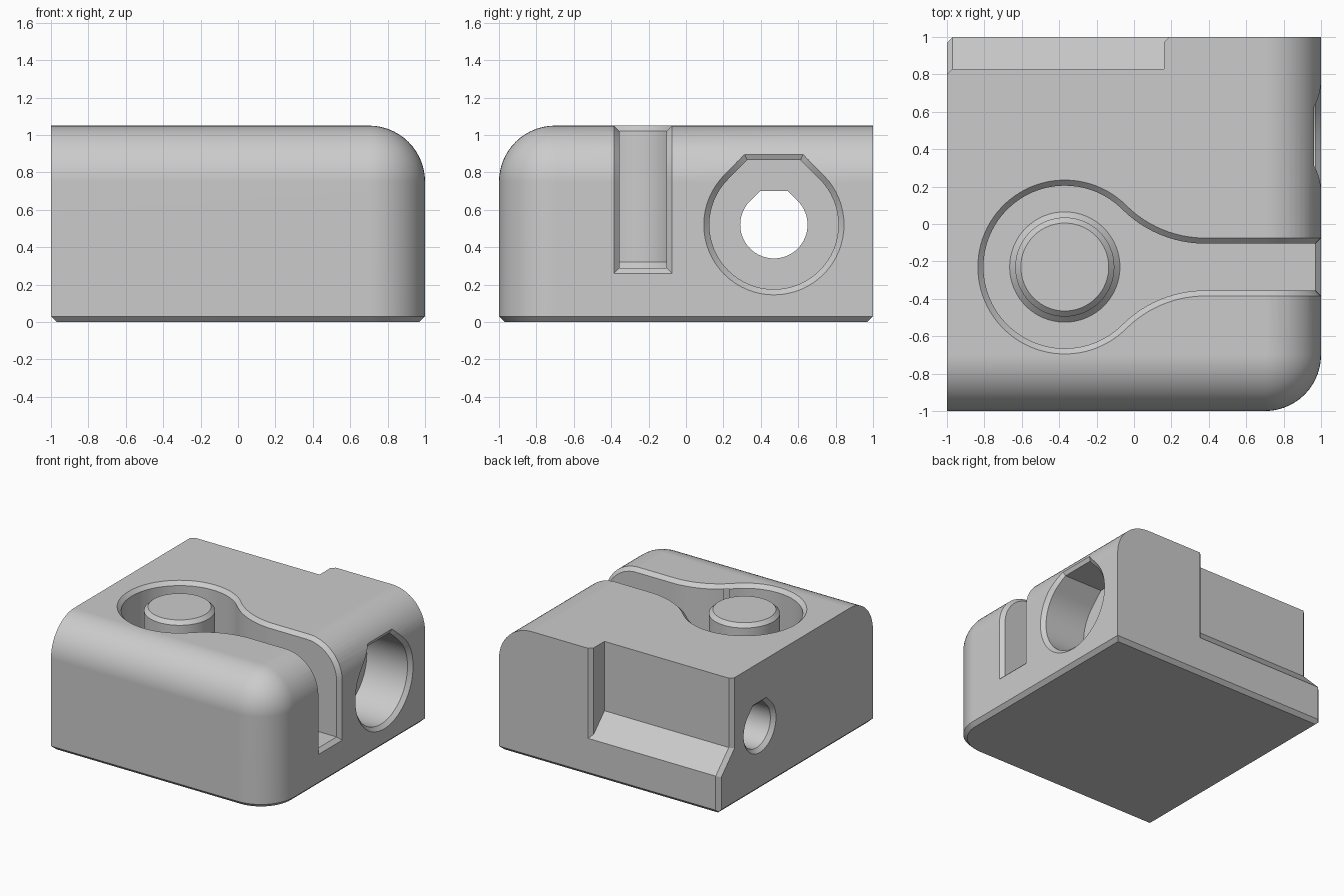
import bpy, bmesh, math
from math import sin, cos, radians, sqrt

if "Cube" in bpy.data.objects:
    bpy.data.objects.remove(bpy.data.objects["Cube"])

H, RND, CH = 1.05, 0.3, 0.03          # block height, rounding, chamfer

grey = bpy.data.materials.new("plain grey")
grey.diffuse_color = (0.6, 0.6, 0.6, 1)
grey.use_nodes = True
grey.node_tree.nodes["Principled BSDF"].inputs["Base Color"].default_value = grey.diffuse_color


def finish(bm, name):
    bmesh.ops.recalc_face_normals(bm, faces=bm.faces)
    me = bpy.data.meshes.new(name)
    bm.to_mesh(me)
    bm.free()
    ob = bpy.data.objects.new(name, me)
    bpy.context.collection.objects.link(ob)
    me.materials.append(grey)
    return ob


def loft(name, rings):
    """Closed solid through a list of rings with equal point counts."""
    bm = bmesh.new()
    vs = [[bm.verts.new(p) for p in r] for r in rings]
    n = len(rings[0])
    for a, b in zip(vs, vs[1:]):
        for i in range(n):
            j = (i + 1) % n
            bm.faces.new((a[i], a[j], b[j], b[i]))
    bm.faces.new(vs[0])
    bm.faces.new(vs[-1])
    return finish(bm, name)


def activate(ob):
    bpy.ops.object.select_all(action='DESELECT')
    ob.select_set(True)
    bpy.context.view_layer.objects.active = ob


def cut(target, cutter):
    cutter.hide_render = True
    m = target.modifiers.new("cut", 'BOOLEAN')
    m.operation, m.solver, m.object = 'DIFFERENCE', 'EXACT', cutter
    activate(target)
    bpy.ops.object.modifier_apply(modifier=m.name)
    bpy.data.objects.remove(cutter, do_unlink=True)


def smooth(ob):
    activate(ob)
    bpy.ops.object.shade_smooth_by_angle(angle=radians(30))
    m = ob.modifiers.new("weighted", 'WEIGHTED_NORMAL')
    m.keep_sharp = True
    bpy.ops.object.modifier_apply(modifier=m.name)


# Block: three rounded edges meeting at the front right corner, chamfered base
bm = bmesh.new()
bmesh.ops.create_cube(bm, size=2)
for v in bm.verts:
    v.co.z = H if v.co.z > 0 else 0
corner = next(v for v in bm.verts if v.co.x > 0 and v.co.y < 0 and v.co.z > 0)
bmesh.ops.bevel(bm, geom=list(corner.link_edges), offset=RND, segments=14,
                profile=0.5, affect='EDGES', clamp_overlap=False)
base = [e for e in bm.edges if all(abs(v.co.z) < 1e-4 for v in e.verts)]
bmesh.ops.bevel(bm, geom=base, offset=CH, segments=1, profile=0.5,
                affect='EDGES', clamp_overlap=False)
block = finish(bm, "block")

# Keyhole pocket: circle, concave neck and straight slot out to the right
CX, CY, R, HALF, FX, FR, FLOOR = -0.37, -0.23, 0.435, 0.125, 0.38, 0.627, 0.29


def keyhole(d):
    """(x, half width) along the pocket, grown outward by d."""
    pts = []
    for i in range(34):
        a = radians(177 - 132 * i / 33)
        pts.append((CX + (R + d) * cos(a), (R + d) * sin(a)))
    for i in range(1, 13):
        a = radians(225 + 45 * i / 12)
        pts.append((FX + (FR - d) * cos(a), HALF + FR + (FR - d) * sin(a)))
    return pts


def rim(d, lift):
    """(x, half width, z) along the surface, over the rounding and down."""
    pts = [(x, h, H + lift) for x, h in keyhole(d)]
    for i in range(15):
        a = radians(90 - 90 * i / 14)
        r = RND + lift
        pts.append((1 - RND + r * cos(a), HALF + d, H - RND + r * sin(a)))
    return pts + [(1 + lift, HALF + d, FLOOR - d)]


def quad(lo, hi):
    return [(lo[0], CY + lo[1], lo[2]), (lo[0], CY - lo[1], lo[2]),
            (hi[0], CY - hi[1], hi[2]), (hi[0], CY + hi[1], hi[2])]


cut(block, loft("pocket_cutter", [quad((x, h, FLOOR), (x, h, 1.2))
                                  for x, h in keyhole(0) + [(1.1, HALF)]]))
cut(block, loft("rim_cutter", [quad(a, b) for a, b in
                               zip(rim(-0.01, -0.04), rim(0.05, 0.02))]))

# Teardrop bores along x
BY, BZ = 0.47, 0.52


def teardrop(r, x):
    """Ring of a flat-topped teardrop; x is a function of height."""
    pts = [(r * cos(radians(45 - 270 * i / 48)), r * sin(radians(45 - 270 * i / 48)))
           for i in range(49)]
    s, w = r * sqrt(0.5), r * (sqrt(2) - 1)
    ramp = [(s + (w - s) * k / 4, s + (r - s) * k / 4) for k in range(1, 5)]
    pts += [(-y, z) for y, z in ramp] + ramp[::-1]
    return [(x(BZ + z), BY + y, BZ + z) for y, z in pts]


def flat(x):
    return lambda z: x


def side(off):
    k = H - RND
    return lambda z: off + (1 if z < k else 1 - RND + sqrt(RND ** 2 - (z - k) ** 2))


cut(block, loft("large_bore_cutter", [
    teardrop(0.345, flat(0.6)), teardrop(0.345, side(-CH)),
    teardrop(0.395, side(0.02)), teardrop(0.395, flat(1.1))]))
cut(block, loft("small_bore_cutter", [
    teardrop(0.23, flat(-1.02)), teardrop(0.18, flat(-0.97)), teardrop(0.18, flat(0.8))]))

# Back notch with a 45 degree floor (y + z = SUM), then its left chamfer
SUM, NY = 1.31, 0.83
plan = [(-1.1, NY), (0.16, NY), (0.16, 0.97), (0.24, 1.05), (-1.1, 1.05)]
cut(block, loft("notch_cutter", [[(x, y, SUM - y) for x, y in plan],
                                 [(x, y, 1.2) for x, y in plan]]))


def notch_edge(x, d):
    k = 0.4142 * d
    prof = [(NY - d, 1.2), (NY - d, SUM - NY - k), (1 - d, SUM - 1 - k),
            (1 - d, -0.1), (1.2, -0.1), (1.2, 1.2)]
    return [(x, y, z) for y, z in prof]


cut(block, loft("notch_chamfer_cutter", [notch_edge(-0.96, -0.01),
                                         notch_edge(-1.02, 0.05)]))
smooth(block)

# Round post standing in the pocket, flared foot and chamfered top
post = loft("post", [[(CX + r * cos(math.tau * i / 64), CY + r * sin(math.tau * i / 64), z)
                      for i in range(64)]
                     for r, z in [(0.295, 0.27), (0.295, FLOOR), (0.265, 0.32),
                                  (0.265, H - CH), (0.235, H)]])
smooth(post)
